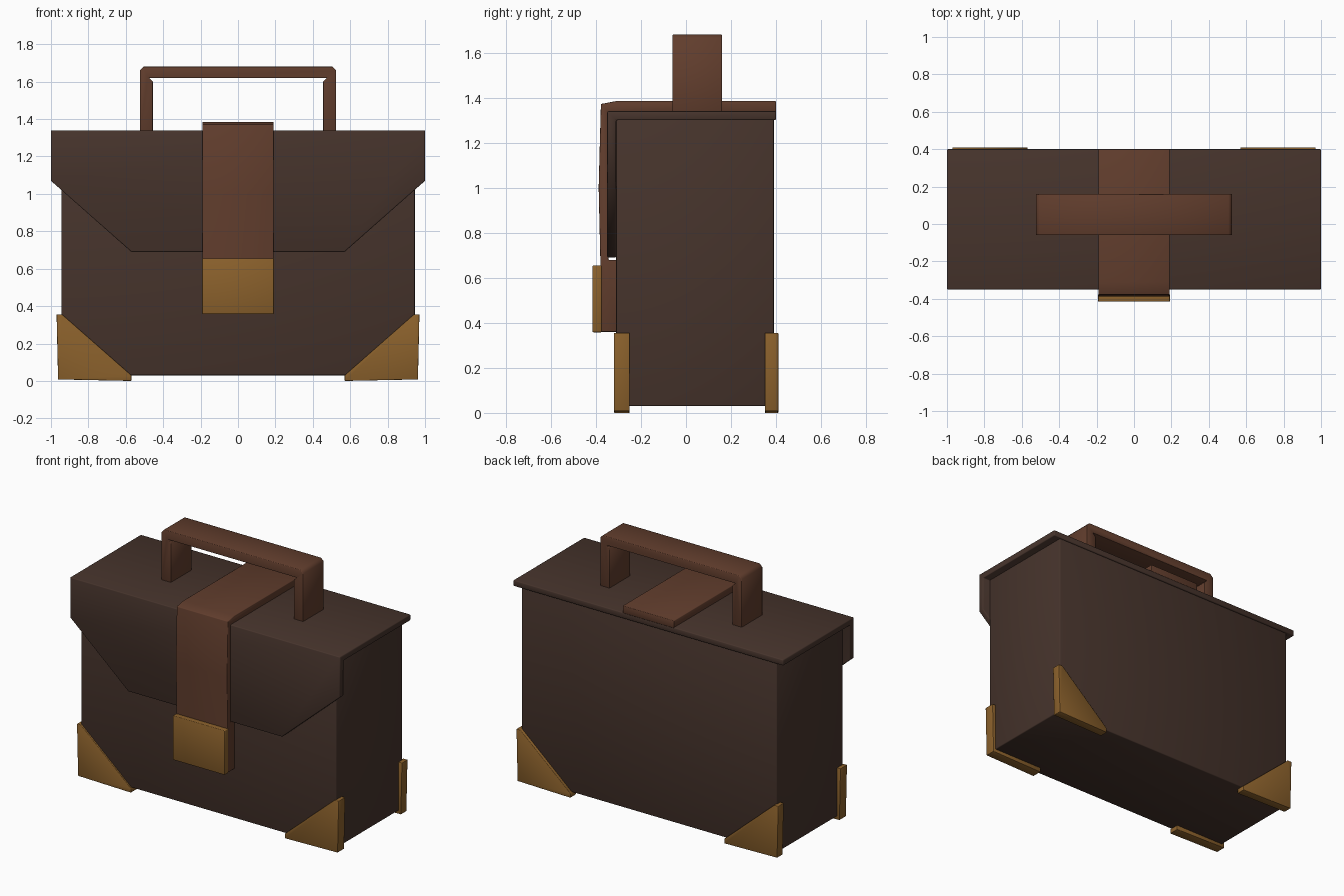
import bpy, bmesh
from math import radians
from mathutils import Vector

if "Cube" in bpy.data.objects:
    bpy.data.objects.remove(bpy.data.objects["Cube"])


def material(name, rgb):
    m = bpy.data.materials.new(name)
    m.diffuse_color = (*rgb, 1)
    m.use_nodes = True
    m.node_tree.nodes["Principled BSDF"].inputs["Base Color"].default_value = m.diffuse_color
    return m


DARK = material("dark_leather", (0.062, 0.034, 0.025))
TAN = material("tan_leather", (0.12, 0.047, 0.026))
BRASS = material("brass", (0.26, 0.12, 0.025))


def prism(name, profile, axis, lo, hi, mat, bevel=0.0, cuts=()):
    """Extrude a 2D profile along x (profile is y,z) or y (profile is x,z)."""
    bm = bmesh.new()
    place = (lambda p: (lo, *p)) if axis == 'x' else (lambda p: (p[0], lo, p[1]))
    face = bm.faces.new([bm.verts.new(place(p)) for p in profile])
    new = bmesh.ops.extrude_face_region(bm, geom=[face])["geom"]
    shift = Vector((hi - lo, 0, 0) if axis == 'x' else (0, hi - lo, 0))
    bmesh.ops.translate(bm, vec=shift, verts=[g for g in new if isinstance(g, bmesh.types.BMVert)])
    for co, no in cuts:
        geom = bm.verts[:] + bm.edges[:] + bm.faces[:]
        bmesh.ops.bisect_plane(bm, geom=geom, plane_co=co, plane_no=no, clear_outer=True)
        bmesh.ops.holes_fill(bm, edges=[e for e in bm.edges if e.is_boundary])
    bmesh.ops.recalc_face_normals(bm, faces=bm.faces[:])
    mesh = bpy.data.meshes.new(name)
    bm.to_mesh(mesh)
    bm.free()
    mesh.materials.append(mat)
    ob = bpy.data.objects.new(name, mesh)
    bpy.context.collection.objects.link(ob)
    bpy.ops.object.select_all(action='DESELECT')
    ob.select_set(True)
    bpy.context.view_layer.objects.active = ob
    if bevel:
        mod = ob.modifiers.new("soft_edges", 'BEVEL')
        mod.width = bevel
        mod.segments = 2
        mod.limit_method = 'ANGLE'
        mod.angle_limit = radians(50)
        bpy.ops.object.modifier_apply(modifier=mod.name)
    bpy.ops.object.shade_smooth_by_angle(angle=radians(50))
    return ob


def rect(a0, a1, b0, b1):
    return [(a0, b0), (a1, b0), (a1, b1), (a0, b1)]


# Main case
prism("case_body", rect(-0.31, 0.39, 0.03, 1.31), 'x', -0.945, 0.945, DARK, 0.006)

# Flap: lid and front panel in one L, lower corners cut diagonally
flap = [(0.40, 1.30), (0.40, 1.34), (-0.35, 1.34), (-0.35, 0.69), (-0.31, 0.69), (-0.31, 1.30)]
cuts = [((s * 0.57, 0, 0.69), (s * 0.38, 0, -0.43)) for s in (-1, 1)]
prism("flap", flap, 'x', -1, 1, DARK, 0.006, cuts)

# Strap over the lid and down the front
strap = [(0.40, 1.335), (0.40, 1.385), (-0.31, 1.385), (-0.378, 1.372), (-0.388, 1.0),
         (-0.38, 0.66), (-0.38, 0.36), (-0.305, 0.36), (-0.305, 0.68), (-0.345, 0.68), (-0.345, 1.335)]
prism("strap", strap, 'x', -0.19, 0.19, TAN, 0.004)
prism("strap_clasp", rect(-0.415, -0.375, 0.358, 0.655), 'x', -0.192, 0.192, BRASS, 0.004)

# Carrying handle with chamfered corners
half = [(0.525, 1.335), (0.525, 1.66), (0.505, 1.68)]
inner = [(0.475, 1.62), (0.455, 1.60), (0.455, 1.335)]
handle = (half + [(-x, z) for x, z in reversed(half)]
          + [(-x, z) for x, z in reversed(inner)] + inner)
prism("handle", handle, 'y', -0.06, 0.16, TAN, 0.004)

# Four brass corner guards
guard = [(0.97, 0.355), (0.94, 0.355), (0.57, 0.03), (0.57, 0.0), (0.962, 0.008)]
for depth, y0, y1 in (("front", -0.32, -0.25), ("back", 0.35, 0.41)):
    for side, s in (("left", -1), ("right", 1)):
        prism(f"corner_guard_{depth}_{side}", [(s * x, z) for x, z in guard],
              'y', y0, y1, BRASS, 0.003)
